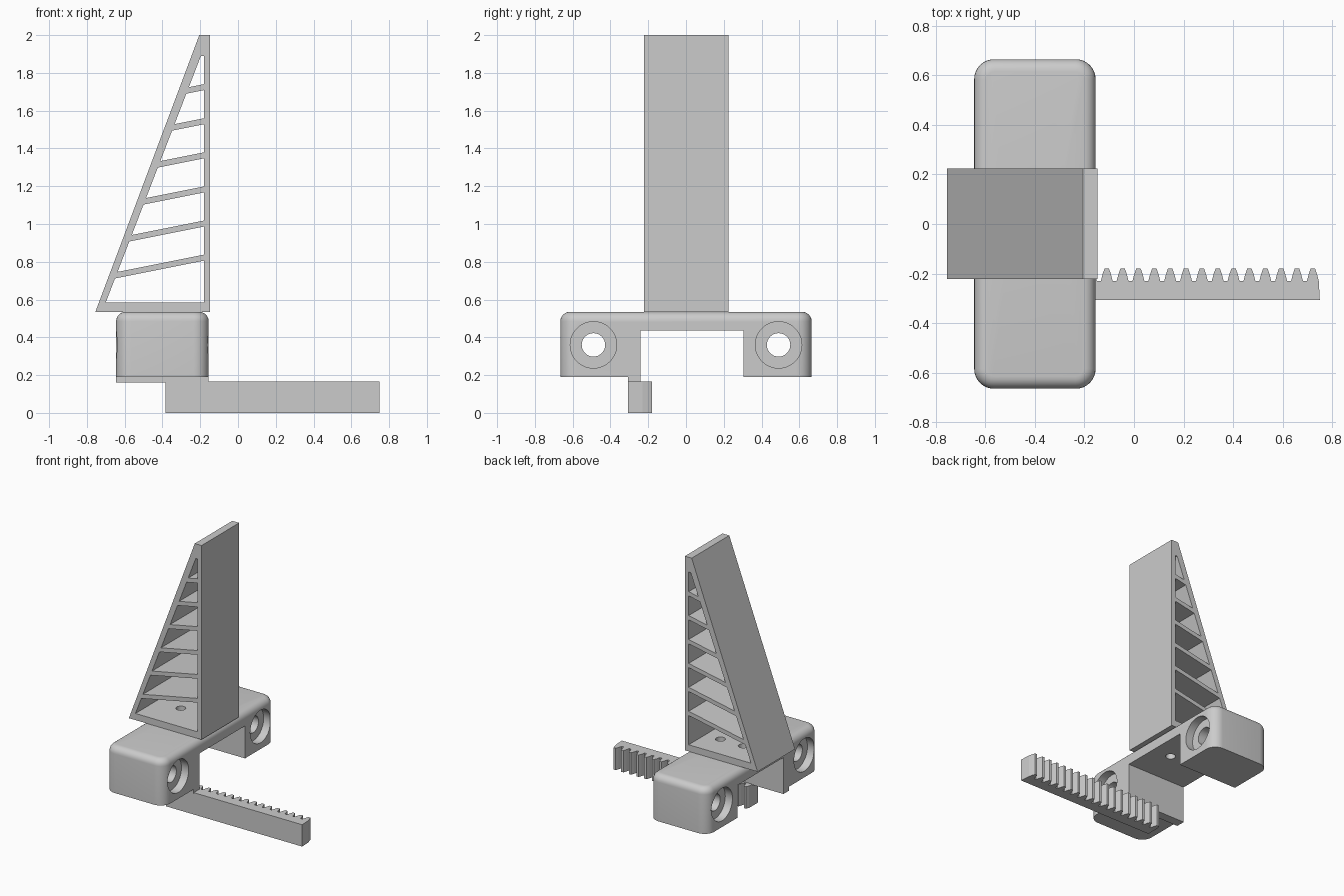
import bpy, bmesh, math
from mathutils import Matrix, Vector

if "Cube" in bpy.data.objects:
    bpy.data.objects.remove(bpy.data.objects["Cube"])

grey = bpy.data.materials.new("plain grey")
grey.diffuse_color = (0.6, 0.6, 0.6, 1)
grey.use_nodes = True
grey.node_tree.nodes["Principled BSDF"].inputs["Base Color"].default_value = grey.diffuse_color


def add_object(name, bm):
    bmesh.ops.recalc_face_normals(bm, faces=bm.faces)
    mesh = bpy.data.meshes.new(name)
    bm.to_mesh(mesh)
    bm.free()
    mesh.materials.append(grey)
    obj = bpy.data.objects.new(name, mesh)
    bpy.context.collection.objects.link(obj)
    return obj


def prism(name, points, axis, low, high):
    """Extrude a 2D outline along y (points are x, z) or z (points are x, y)."""
    def place(p, h):
        return (p[0], h, p[1]) if axis == "y" else (p[0], p[1], h)
    bm = bmesh.new()
    face = bm.faces.new([bm.verts.new(place(p, low)) for p in points])
    new = bmesh.ops.extrude_face_region(bm, geom=[face])["geom"]
    shift = Vector(place((0, 0), high - low))
    bmesh.ops.translate(bm, vec=shift, verts=[v for v in new if isinstance(v, bmesh.types.BMVert)])
    return add_object(name, bm)


def box_mesh(low, high):
    low, high = Vector(low), Vector(high)
    bm = bmesh.new()
    bmesh.ops.create_cube(bm, size=1, matrix=Matrix.Translation((low + high) / 2)
                          @ Matrix.Diagonal((*(high - low), 1)))
    return bm


def cylinder(centre, radius, length, axis):
    bm = bmesh.new()
    turn = Matrix.Rotation(math.pi / 2, 4, "Y") if axis == "x" else Matrix()
    bmesh.ops.create_cone(bm, cap_ends=True, segments=48, radius1=radius, radius2=radius,
                          depth=length, matrix=Matrix.Translation(centre) @ turn)
    return add_object("cutter", bm)


def cut(obj, cutter):
    """Subtract the cutter, bake the result and remove the cutter."""
    mod = obj.modifiers.new("cut", "BOOLEAN")
    mod.operation, mod.solver, mod.object = "DIFFERENCE", "EXACT", cutter
    bpy.context.view_layer.update()
    graph = bpy.context.evaluated_depsgraph_get()
    baked = bpy.data.meshes.new_from_object(obj.evaluated_get(graph))
    obj.modifiers.clear()
    obj.data = baked
    bpy.data.objects.remove(cutter)


def smooth(obj):
    bpy.ops.object.select_all(action="DESELECT")
    obj.select_set(True)
    bpy.context.view_layer.objects.active = obj
    bpy.ops.object.shade_smooth_by_angle(angle=math.radians(30))


# Carriage: block with rounded upright corners and a rounded top edge
X0, X1, TOP = -0.645, -0.155, 0.535
bm = box_mesh((X0, -0.665, 0.19), (X1, 0.665, TOP))
upright = [e for e in bm.edges if abs(e.verts[0].co.z - e.verts[1].co.z) > 0.1]
bmesh.ops.bevel(bm, geom=upright, offset=0.08, segments=8, profile=0.5, affect="EDGES")
rim = [e for e in bm.edges if all(v.co.z > TOP - 0.001 for v in e.verts)]
bmesh.ops.bevel(bm, geom=rim, offset=0.05, segments=6, profile=0.5, affect="EDGES")
carriage = add_object("carriage", bm)

# Slot under the carriage
cut(carriage, add_object("cutter", box_mesh((-1, -0.24, 0), (0.2, 0.305, 0.435))))

# Counterbored cross holes at both ends
for y in (-0.49, 0.49):
    cut(carriage, cylinder((-0.4, y, 0.36), 0.062, 1, "x"))
    for x in (X0, X1):
        cut(carriage, cylinder((x, y, 0.36), 0.123, 0.12, "x"))

# Tower: wedge-shaped frame
tower = prism("tower", [(-0.755, TOP), (-0.148, TOP), (-0.148, 2), (-0.205, 2)],
              "y", -0.223, 0.225)

# Openings between the sloping shelves
WALL, SLOPE, SHELF = -0.18, 0.2, 0.032


def inner_x(z):
    return -0.70 + 0.386 * (z - 0.585)


def left_end(z_right):
    """Point where a shelf line starting at the wall meets the slanted side."""
    z = (z_right + SLOPE * (-0.70 - 0.386 * 0.585 - WALL)) / (1 - SLOPE * 0.386)
    return (inner_x(z), z)


tops = [0.838 + 0.1805 * i for i in range(6)]
for i in range(7):
    if i == 0:
        floor = [(inner_x(0.585), 0.585), (WALL, 0.585)]
    else:
        floor = [left_end(tops[i - 1]), (WALL, tops[i - 1])]
    if i == 6:
        roof = [(WALL, 1.889), (inner_x(1.889), 1.889)]
    else:
        roof = [(WALL, tops[i] - SHELF), left_end(tops[i] - SHELF)]
    cut(tower, prism("cutter", floor + roof, "y", -0.4, 0.4))

# Screw holes through the tower floor and the carriage
for x in (-0.495, -0.305):
    for part in (tower, carriage):
        cut(part, cylinder((x, 0.025, 0.5), 0.034, 0.22, "z"))

# Mounting strip between carriage and rack
add_object("mounting_strip", box_mesh((X0, -0.308, 0.16), (X1, -0.24, 0.19)))

# Toothed rack
PITCH, TIP, ROOT = 0.064, -0.18, -0.23
outline = [(-0.385, -0.306), (0.75, -0.306), (0.746, ROOT)]
for i in range(18):
    c = 0.722 - PITCH * i
    tooth = [(c + 0.024, ROOT), (c + 0.017, -0.203), (c + 0.009, TIP),
             (c - 0.009, TIP), (c - 0.017, -0.203), (c - 0.024, ROOT)]
    outline += [p for p in tooth if -0.385 < p[0] < 0.745]
outline.append((-0.385, outline[-1][1]))
prism("rack", outline, "z", 0, 0.165)

smooth(carriage)
smooth(tower)
